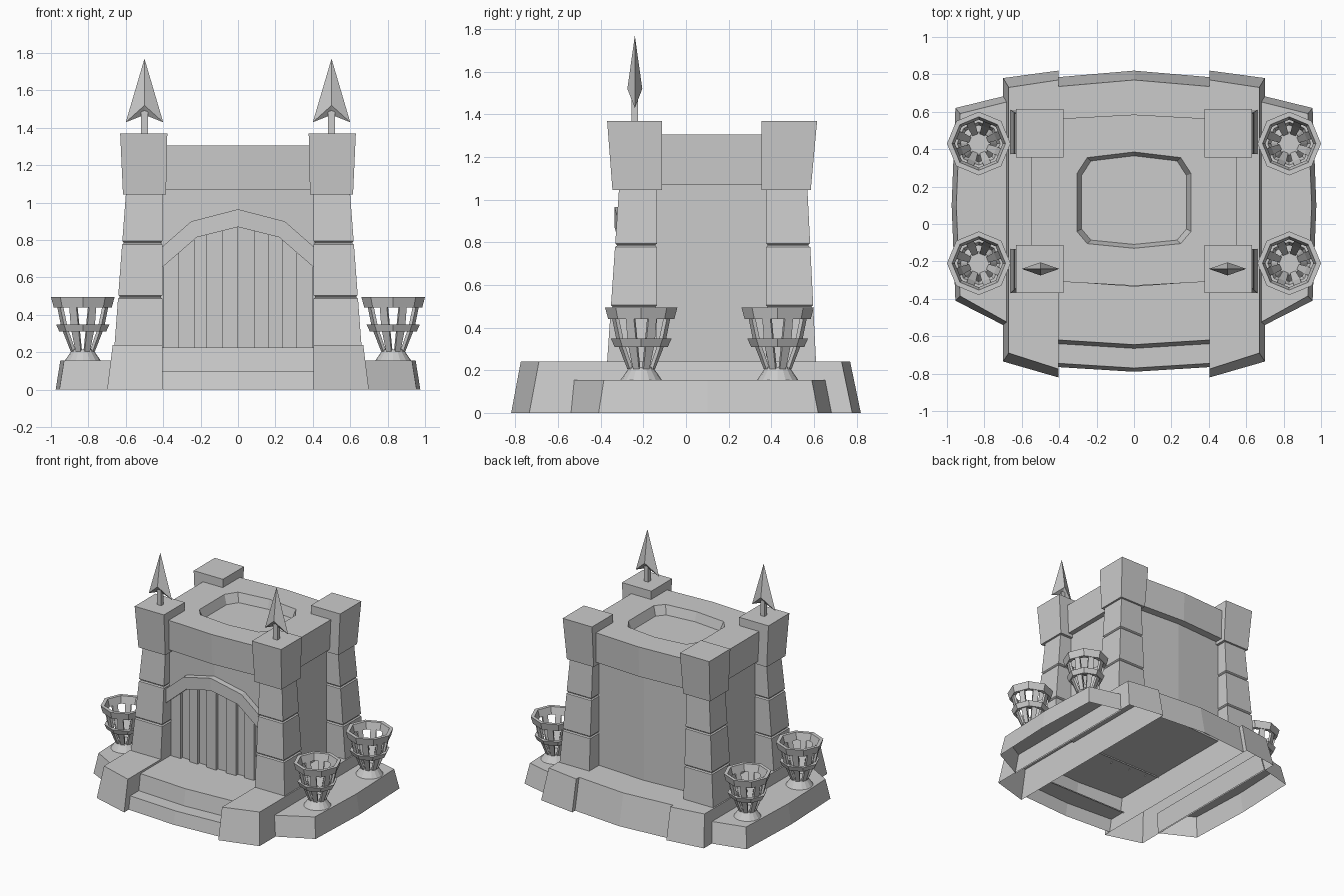
import bpy, bmesh
from math import sin, cos, pi
from mathutils import Matrix

if "Cube" in bpy.data.objects:
    bpy.data.objects.remove(bpy.data.objects["Cube"])

stone = bpy.data.materials.new("grey stone")
stone.use_nodes = True
grey = (0.6, 0.6, 0.6, 1)
stone.diffuse_color = grey
stone.node_tree.nodes["Principled BSDF"].inputs["Base Color"].default_value = grey


def finish(name, bm):
    bmesh.ops.recalc_face_normals(bm, faces=bm.faces)
    me = bpy.data.meshes.new(name)
    bm.to_mesh(me)
    bm.free()
    me.materials.append(stone)
    ob = bpy.data.objects.new(name, me)
    bpy.context.collection.objects.link(ob)
    return ob


def add_loft(bm, rings, bottom=True, top=True, loop=False):
    """Skin a stack of equal-sized rings of 3D points."""
    vs = [[bm.verts.new(p) for p in r] for r in rings]
    n = len(vs[0])
    pairs = list(zip(vs, vs[1:])) + ([(vs[-1], vs[0])] if loop else [])
    for a, b in pairs:
        for i in range(n):
            j = (i + 1) % n
            bm.faces.new((a[i], a[j], b[j], b[i]))
    if bottom and not loop:
        bm.faces.new(vs[0][::-1])
    if top and not loop:
        bm.faces.new(vs[-1])
    return [v for r in vs for v in r]


def loft(name, rings, **kw):
    bm = bmesh.new()
    add_loft(bm, rings, **kw)
    return finish(name, bm)


def level(pts, z, sx=1):
    return [(sx * x, y, z) for x, y in pts]


def rect(x0, x1, y0, y1, z):
    return [(x0, y0, z), (x1, y0, z), (x1, y1, z), (x0, y1, z)]


def bowed(hx, front, back, bow):
    """Rectangle outline whose front and back bulge at the middle."""
    return [(-hx, front), (0, front - bow), (hx, front),
            (hx, back), (0, back + bow), (-hx, back)]


def strip(name, low, high, front, back, bow=0.03):
    """Row of blocks between two (x, z) lines, bowed toward the front."""
    bm = bmesh.new()
    rings = []
    for (xa, za), (xb, zb) in zip(low, high):
        ya, yb = (-bow * (1 - abs(x) / 0.41) for x in (xa, xb))
        rings.append([(xa, front + ya, za), (xb, front + yb, zb),
                      (xb, back, zb), (xa, back, za)])
    add_loft(bm, rings)
    return finish(name, bm)


# Side beams and low wings of the base, hollow underneath
for side, s in (("left", 1), ("right", -1)):
    loft(side + "_base_beam", [
        level([(.405, -.82), (.7, -.735), (.7, .78), (.405, .82)], 0, s),
        level([(.405, -.775), (.67, -.69), (.67, .73), (.405, .77)], .24, s)],
        bottom=False)
    loft(side + "_wing", [
        level([(.69, -.545), (.955, -.41), (.975, .1), (.955, .62), (.69, .685)], 0, s),
        level([(.67, -.53), (.93, -.385), (.95, .1), (.93, .59), (.67, .655)], .155, s)],
        bottom=False)


# Steps and rear terrace: an outer riser and a tread, open underneath
def terrace(name, y, inset, bow, back, z0, z1):
    edge = [(-.405, 0), (0, bow), (.405, 0)]
    inner = [(.405, back), (-.405, back)]
    loft(name, [level([(x, y + d) for x, d in edge], z0) + level(inner, z1 - .01),
                level([(x, y + d + inset) for x, d in edge] + inner, z1)], bottom=False)


terrace("lower_step", -.765, .02, -.025, -.6, 0, .1)
terrace("upper_step", -.64, .02, -.025, -.2, .1, .225)
terrace("rear_terrace", .785, -.05, .035, .46, 0, .24)

# Main body
loft("body", [level(bowed(.5, -.21, .485, .03), z) for z in (.225, 1.1)])

# Parapet block with a sunken octagonal roof basin
parapet = loft("parapet", [level(bowed(.54, -.29, .545, .03), 1.07),
                           level(bowed(.55, -.3, .555, .03), 1.305)])
basin = [(.305, -.04), (.305, .27), (.25, .355), (0, .385),
         (-.25, .355), (-.305, .27), (-.305, -.04), (-.25, -.105), (0, -.13), (.25, -.105)]
cutter = loft("basin_cutter", [
    [(x * k, .13 + (y - .13) * k, z) for x, y in basin]
    for k, z in ((.92, 1.235), (1, 1.305), (1, 1.4))])
cutter.hide_render = True
mod = parapet.modifiers.new("basin", "BOOLEAN")
mod.operation = "DIFFERENCE"
mod.solver = "EXACT"
mod.object = cutter
bpy.context.view_layer.objects.active = parapet
bpy.ops.object.modifier_apply(modifier=mod.name)
bpy.data.objects.remove(cutter)

# Gate: wall over the arch, arch band and planks
inner = [(-.41, .65), (-.22, .815), (0, .87), (.22, .815), (.41, .65)]
outer = [(-.41, .76), (-.25, .9), (0, .965), (.25, .9), (.41, .76)]
strip("gate_wall", outer, [(x, 1.1) for x, z in outer], -.26, -.2)
strip("gate_arch", inner, outer, -.305, -.2)


def arch_height(x):
    for (xa, za), (xb, zb) in zip(inner, inner[1:]):
        if xa <= x <= xb:
            return za + (zb - za) * (x - xa) / (xb - xa) + .02


edges = [-.4, -.315, -.235, -.165, -.085, 0, .085, .165, .235, .315, .4]
for i, (a, b) in enumerate(zip(edges, edges[1:])):
    strip("gate_plank" if i % 2 else "gate_bar", [(a, .22), (b, .22)],
          [(a, arch_height(a)), (b, arch_height(b))],
          -.225 if i % 2 else -.25, -.2, .02)

# Corner towers with grooved joints and flared caps
for side, s in (("left", 1), ("right", -1)):
    for end, d, inn, low, high, cap_in, cap_low, cap_high in (
            ("front", -1, -.135, -.37, -.315, -.113, -.345, -.37),
            ("back", 1, .375, .61, .57, .355, .585, .615)):
        rings = []
        for z, g in ((.24, 0), (.487, 0), (.494, .008), (.498, .008), (.505, 0),
                     (.777, 0), (.784, .008), (.788, .008), (.795, 0), (1.05, 0)):
            t = (z - .24) / .8
            rings.append(rect(s * (.405 + g), s * (.66 - .06 * t - g),
                              inn + d * g, low + (high - low) * t - d * g, z))
        loft(f"{end}_{side}_tower", rings)
        loft(f"{end}_{side}_tower_cap", [
            rect(s * .385, s * .615, cap_in, cap_low, 1.045),
            rect(s * .378, s * .63, cap_in, cap_high, 1.37)])

    # Spear finial on the front tower
    x, y = s * .5, -.24
    loft(side + "_spear_shaft", [rect(x - .018, x + .018, y - .016, y + .016, z)
                                 for z in (1.36, 1.5)])
    bm = bmesh.new()
    rim = [bm.verts.new(p) for p in ((x + .1, y, 1.43), (x, y + .035, 1.52),
                                     (x - .1, y, 1.43), (x, y - .035, 1.52))]
    for z in (1.77, 1.47):
        tip = bm.verts.new((x, y, z))
        for i in range(4):
            bm.faces.new((rim[i], rim[(i + 1) % 4], tip))
    finish(side + "_spear_head", bm)


# Open fire baskets on the wings
def circle(r, z, n=8):
    return [(r * cos(k * 2 * pi / n), r * sin(k * 2 * pi / n), z) for k in range(n)]


def brazier(name, x, y):
    bm = bmesh.new()
    add_loft(bm, [circle(.1, .15, 16), circle(.062, .205, 16), circle(.062, .215, 16)])
    for z0, z1, r0, r1 in ((.31, .348, .125, .142), (.44, .495, .155, .17)):
        add_loft(bm, [circle(r0, z0), circle(r1, z1),
                      circle(r1 - .027, z1), circle(r0 - .027, z0)], loop=True)
    for k in range(8):
        bar = add_loft(bm, [rect(r - .018, r, -w, w, z) for r, z, w in
                            ((.064, .205, .015), (.114, .33, .022), (.143, .46, .02))])
        bmesh.ops.rotate(bm, verts=bar, matrix=Matrix.Rotation((k + .5) * pi / 4, 3, "Z"))
    bmesh.ops.translate(bm, verts=bm.verts, vec=(x, y, 0))
    finish(name, bm)


for side, s in (("left", 1), ("right", -1)):
    brazier("front_" + side + "_brazier", s * .83, -.21)
    brazier("back_" + side + "_brazier", s * .83, .43)
